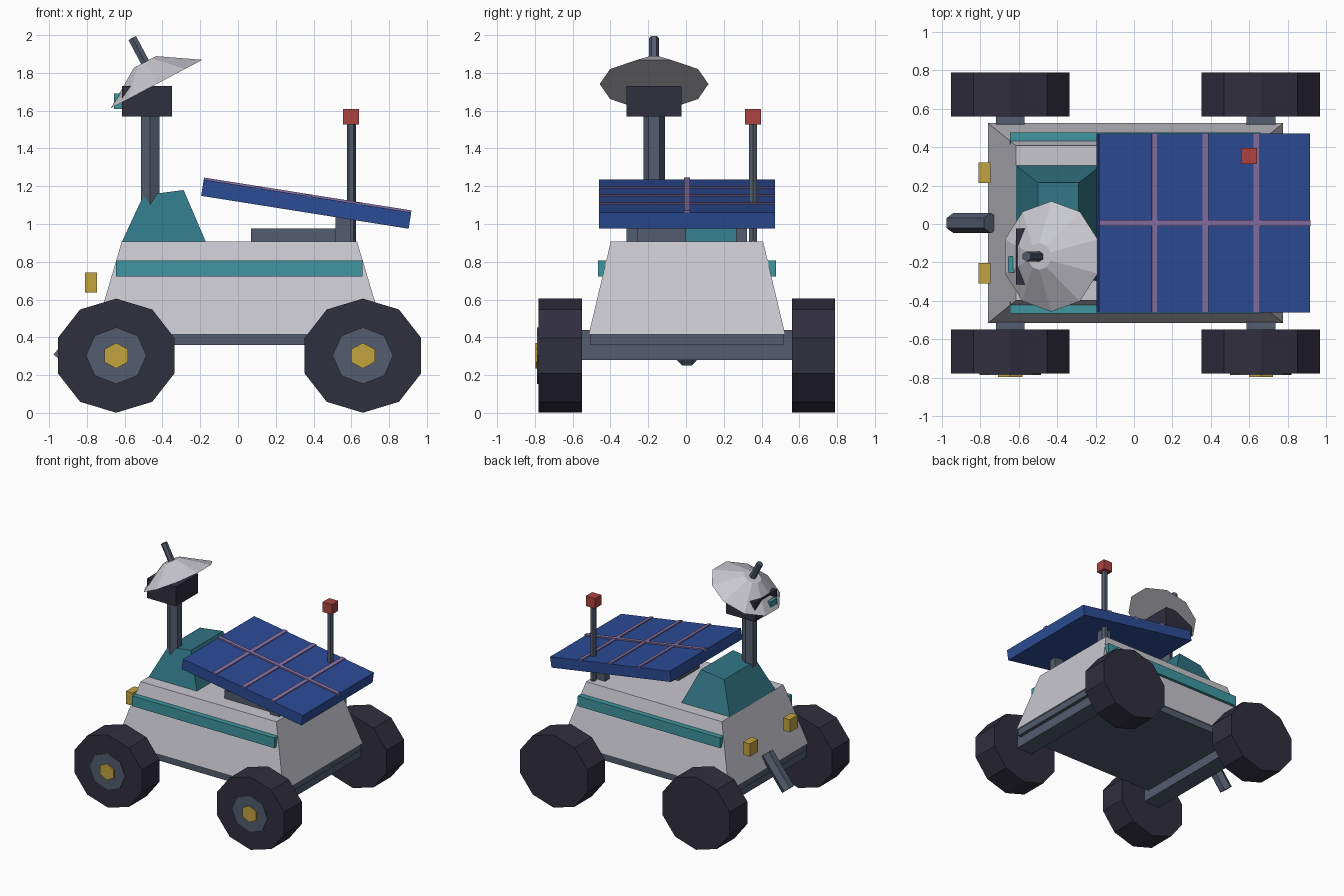
import bpy, bmesh, math
from mathutils import Vector, Matrix

old = bpy.data.objects.get("Cube")
if old:
    bpy.data.objects.remove(old, do_unlink=True)


def material(name, r, g, b):
    lin = [((c / 255 + 0.055) / 1.055) ** 2.4 for c in (r, g, b)] + [1]
    m = bpy.data.materials.new(name)
    m.use_nodes = True
    m.diffuse_color = lin
    for node in m.node_tree.nodes:
        if node.type == 'BSDF_PRINCIPLED':
            node.inputs["Base Color"].default_value = lin
    return m


white = material("hull_white", 200, 199, 207)
dark = material("tyre_dark", 48, 46, 62)
slate = material("slate_metal", 84, 92, 110)
yellow = material("lamp_yellow", 194, 163, 64)
teal = material("canopy_teal", 49, 118, 133)
bright_teal = material("stripe_teal", 62, 150, 160)
blue = material("panel_blue", 44, 76, 150)
mauve = material("rib_mauve", 134, 112, 165)
red = material("beacon_red", 172, 68, 65)

Y0 = 0.005  # centre line of the vehicle


def finish(name, bm, mat):
    bmesh.ops.recalc_face_normals(bm, faces=bm.faces[:])
    me = bpy.data.meshes.new(name)
    bm.to_mesh(me)
    bm.free()
    me.materials.append(mat)
    ob = bpy.data.objects.new(name, me)
    bpy.context.collection.objects.link(ob)
    return ob


def box(name, lo, hi, mat, matrix=Matrix()):
    """Box between two corners, optionally placed by a matrix."""
    lo, hi = Vector(lo), Vector(hi)
    bm = bmesh.new()
    bmesh.ops.create_cube(bm, size=1)
    for v in bm.verts:
        v.co = matrix @ ((lo + hi) / 2 + v.co * (hi - lo))
    return finish(name, bm, mat)


def loft(name, ring_a, ring_b, mat):
    """Closed solid between two rings with the same point count."""
    bm = bmesh.new()
    a = [bm.verts.new(p) for p in ring_a]
    b = [bm.verts.new(p) for p in ring_b]
    bm.faces.new(a)
    bm.faces.new(b)
    for i in range(len(a)):
        j = (i + 1) % len(a)
        bm.faces.new((a[i], a[j], b[j], b[i]))
    return finish(name, bm, mat)


def rect(x0, x1, half_y, z0, z1):
    return [(x0, Y0 - half_y, z0), (x1, Y0 - half_y, z1),
            (x1, Y0 + half_y, z1), (x0, Y0 + half_y, z0)]


def prism(name, n, start, end, first, r0, mat, r1=None, squash=1.0):
    """n-sided prism or cone section; the first corner points along 'first'."""
    start, end, u = Vector(start), Vector(end), Vector(first)
    v = (end - start).normalized().cross(u)

    def ring(c, r):
        steps = [2 * math.pi * i / n for i in range(n)]
        return [c + u * r * math.cos(t) + v * r * squash * math.sin(t) for t in steps]
    return loft(name, ring(start, r0), ring(end, r0 if r1 is None else r1), mat)


X, Y, Z = (1, 0, 0), (0, 1, 0), (0, 0, 1)

# Hull and chassis
loft("hull", rect(-0.76, 0.777, 0.52, 0.415, 0.415),
     rect(-0.615, 0.63, 0.403, 0.908, 0.908), white)
box("chassis_plate", (-0.75, Y0 - 0.51, 0.36), (0.765, Y0 + 0.51, 0.415), slate)
for side, label in ((-1, "front"), (1, "back")):
    ys = sorted((Y0 + side * 0.41, Y0 + side * 0.471))
    box(label + "_stripe", (-0.645, ys[0], 0.723), (0.66, ys[1], 0.808), bright_teal)

# Canopy with a slightly raised right edge
loft("canopy", rect(-0.615, -0.17, 0.3, 0.905, 0.905),
     rect(-0.5, -0.288, 0.21, 1.152, 1.18), teal)

# Wheels and axles; hub plates sit on the front wheels only
for x, end in ((-0.645, "right"), (0.661, "left")):
    box(end + "_axle", (x - 0.075, -0.6, 0.28), (x + 0.075, 0.6, 0.438), slate)
    for side, label in ((-1, "front"), (1, "back")):
        prism(f"{label}_{end}_wheel", 10, (x, Y0 + side * 0.555, 0.303),
              (x, Y0 + side * 0.785, 0.303), Z, 0.302, dark, squash=1.076)
    prism(end + "_hub", 8, (x, -0.77, 0.303), (x, -0.788, 0.303), Z, 0.15, slate, squash=1.07)
    prism(end + "_hub_cap", 6, (x, -0.78, 0.303), (x, -0.797, 0.303), Z, 0.068, yellow, squash=1.07)

# Headlamps and sampling probe
for side, label in ((-1, "front"), (1, "back")):
    y = Y0 + side * 0.262
    box(label + "_headlamp", (-0.81, y - 0.053, 0.638), (-0.747, y + 0.053, 0.743), yellow)
prism("probe", 6, (-0.745, Y0, 0.53), (-0.94, Y0, 0.28), Y, 0.053, slate)

# Mast, camera head and lens
MY = -0.169
prism("mast", 6, (-0.465, MY, 0.92), (-0.465, MY, 1.6), Y, 0.057, slate)
box("camera_head", (-0.615, MY - 0.146, 1.57), (-0.35, MY + 0.146, 1.73), dark)
box("camera_lens", (-0.657, -0.253, 1.61), (-0.6, -0.17, 1.69), bright_teal)

# Tilted dish and its feed horn
rim = Vector((-0.431, MY, 1.741))
aim = Vector((-0.468, 0, 0.884)).normalized()
prism("dish", 10, rim, rim + aim * 0.132, Y, 0.288, white, r1=0.07)
prism("feed_horn", 6, rim + aim * 0.12, rim + aim * 0.276, Y, 0.026, slate)

# Deck equipment and panel supports
box("deck_box", (0.07, -0.28, 0.9), (0.53, 0.0, 0.975), slate)
for side, label in ((-1, "front"), (1, "back")):
    y = Y0 + side * 0.29
    box(label + "_panel_support", (0.515, y - 0.029, 0.9), (0.597, y + 0.029, 1.06), slate)

# Solar panel with raised ribs
tilt = Matrix.Translation((0.361, Y0, 1.105)) @ Matrix.Rotation(math.radians(9), 4, 'Y')
L, W, T = 0.556, 0.466, 0.0435
box("solar_panel", (-L, -W, -T), (L, W, T), blue, tilt)
box("long_rib", (-L, -0.016, T - 0.01), (L, 0.016, T + 0.011), mauve, tilt)
for i, x in enumerate((-0.264, 0.004, 0.274)):
    box(f"cross_rib_{i + 1}", (x - 0.016, -W, T - 0.01), (x + 0.016, W, T + 0.008), mauve, tilt)

# Antenna with beacon
prism("antenna", 6, (0.6, 0.355, 0.9), (0.6, 0.355, 1.54), X, 0.024, slate)
box("beacon", (0.557, 0.313, 1.527), (0.641, 0.397, 1.61), red)
